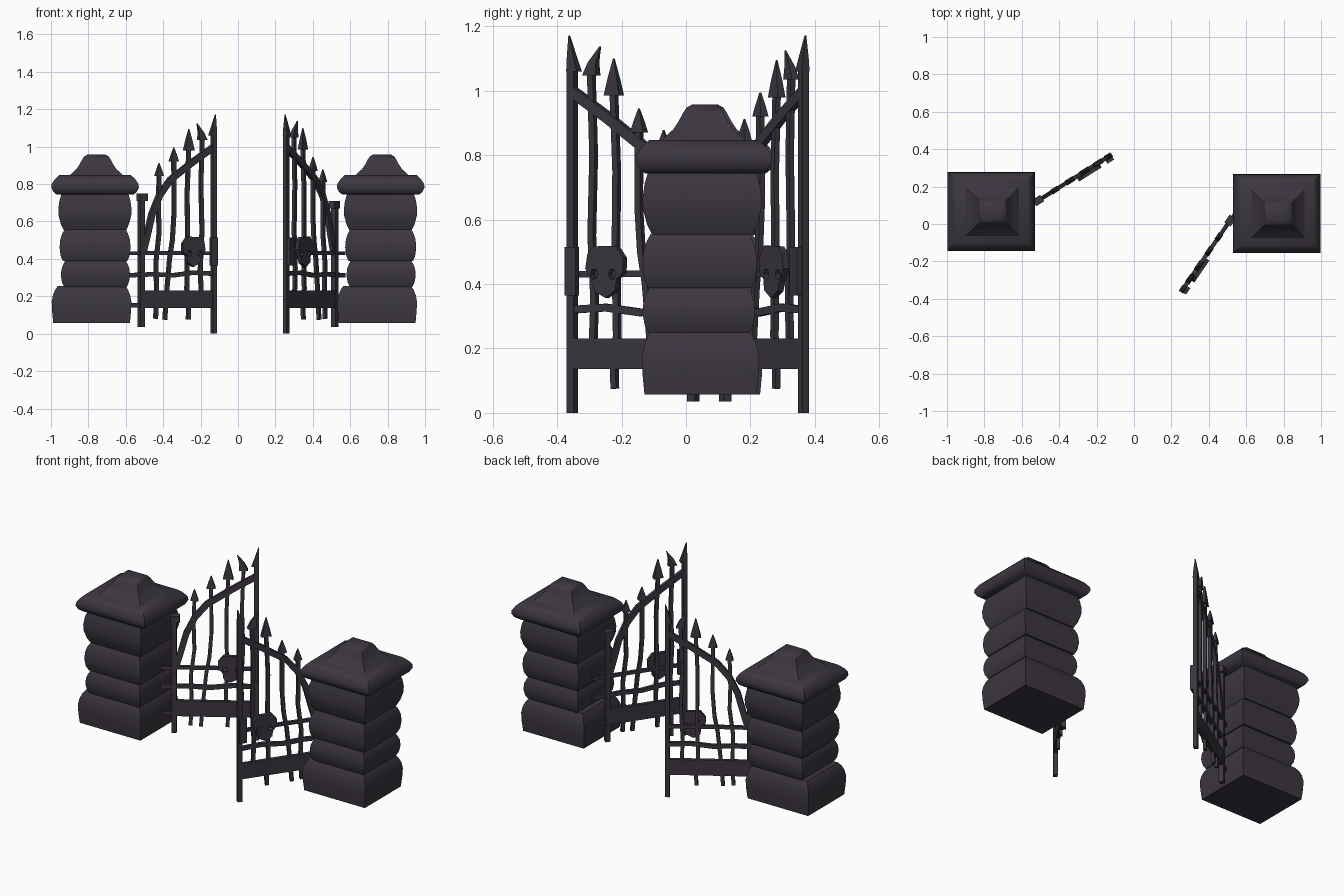
import bpy, bmesh, math
from mathutils import Vector
from mathutils.geometry import tessellate_polygon

if "Cube" in bpy.data.objects:
    bpy.data.objects.remove(bpy.data.objects["Cube"])

iron = bpy.data.materials.new("dark purple grey")
iron.diffuse_color = (0.045, 0.037, 0.051, 1)
iron.use_nodes = True
iron.node_tree.nodes["Principled BSDF"].inputs["Base Color"].default_value = iron.diffuse_color


def make(name, verts, faces, smooth=None):
    me = bpy.data.meshes.new(name)
    me.from_pydata(verts, [], faces)
    bm = bmesh.new()
    bm.from_mesh(me)
    bmesh.ops.recalc_face_normals(bm, faces=bm.faces)
    bm.to_mesh(me)
    bm.free()
    me.materials.append(iron)
    ob = bpy.data.objects.new(name, me)
    bpy.context.collection.objects.link(ob)
    if smooth:
        bpy.ops.object.select_all(action='DESELECT')
        ob.select_set(True)
        bpy.context.view_layer.objects.active = ob
        bpy.ops.object.shade_smooth_by_angle(angle=math.radians(smooth))
    return ob


def loft(name, rings, smooth=None):
    """Skin a list of four-cornered rings and close both ends."""
    n = len(rings)
    faces = [(0, 1, 2, 3), tuple(4 * n - 4 + k for k in range(4))]
    for i in range(n - 1):
        for k in range(4):
            a, b = 4 * i + k, 4 * i + (k + 1) % 4
            faces.append((a, b, b + 4, a + 4))
    return make(name, [p for r in rings for p in r], faces, smooth)


# ---------- stone pillars: (name, x0, x1, y0, y1, [(z, inset), ...]) ----------
STONES = [
    ("base_stone", -.232, .194, -.192, .172,
     [(.057, .008), (.12, .002), (.17, 0), (.205, .006), (.235, .018), (.255, .032)]),
    ("lower_stone", -.183, .187, -.19, .16,
     [(.25, .018), (.275, .006), (.31, 0), (.345, .003), (.37, .012), (.392, .024)]),
    ("middle_stone", -.19, .19, -.19, .166,
     [(.388, .018), (.415, .006), (.46, 0), (.505, .004), (.535, .014), (.556, .026)]),
    ("upper_stone", -.197, .195, -.19, .18,
     [(.552, .03), (.585, .014), (.63, .002), (.665, 0), (.71, .006), (.75, .018)]),
    ("cap_stone", -.234, .234, -.211, .211,
     [(.743, .03), (.757, .012), (.78, 0), (.80, .002), (.825, .018), (.848, .042)]),
    ("cap_finial", -.138, .152, -.133, .13,
     [(.845, 0), (.862, .018), (.88, .038), (.905, .055), (.93, .068), (.948, .08), (.957, .096)]),
]


def pillar(side, cx, cy):
    for name, x0, x1, y0, y1, prof in STONES:
        rings = [[(cx + x0 + i, cy + y0 + i, z), (cx + x1 - i, cy + y0 + i, z),
                  (cx + x1 - i, cy + y1 - i, z), (cx + x0 + i, cy + y1 - i, z)]
                 for z, i in prof]
        loft(f"{side}_{name}", rings, 50)


# ---------- gate leaves, drawn in u (from hinge), v (towards front), z ----------
def gate(side, hinge, end, flip, post_top, tips):
    h, d = Vector(hinge), (Vector(end) - Vector(hinge)).normalized()
    n = Vector((d.y, -d.x)) * flip

    def W(u, v, z):
        p = h + d * u + n * v
        return (p.x, p.y, z)

    def bar(name, path, w, t, v=0):
        pts = [Vector(p) for p in path]
        rings = []
        for i, p in enumerate(pts):
            tan = (pts[min(i + 1, len(pts) - 1)] - pts[max(i - 1, 0)]).normalized()
            o = Vector((-tan.y, tan.x)) * w / 2
            a, b = p + o, p - o
            rings.append([W(a.x, v - t / 2, a.y), W(b.x, v - t / 2, b.y),
                          W(b.x, v + t / 2, b.y), W(a.x, v + t / 2, a.y)])
        loft(f"{side}_{name}", rings)

    def spear(name, secs):  # secs: (u, z, half width, half thickness)
        loft(f"{side}_{name}", [[W(u - a, -t, z), W(u + a, -t, z),
                                 W(u + a, t, z), W(u - a, t, z)] for u, z, a, t in secs])

    # posts
    bar("hinge_post", [(0, .035), (0, post_top - .01)], .028, .028)
    bar("hinge_post_cap", [(.006, post_top - .04), (.006, post_top)], .05, .04)
    bar("end_post", [(.457, 0), (.457, 1.08)], .026, .024)
    spear("end_post_spear", [(.45, 1.06, .02, .014), (.457, 1.10, .013, .011),
                             (.468, 1.172, .002, .002)])

    # rails, bottom plate and arched top rail
    bar("upper_rail", [(-.09, .43), (.2, .432), (.455, .43)], .02, .016)
    bar("middle_rail", [(-.09, .312), (.08, .318), (.2, .312), (.33, .327), (.465, .32)], .024, .018)
    bar("hinge_strap", [(-.09, .152), (.03, .152)], .022, .016)
    bar("bottom_plate", [(.01, .184), (.468, .184)], .094, .022)
    bar("arch_rail", [(.46, 1.0), (.32, .915), (.182, .822), (.115, .74),
                      (.067, .64), (.035, .52), (.012, .44)], .034, .022)

    # wavy bars with spear heads
    paths = [[(.09, .08), (.097, .2), (.092, .38), (.112, .54), (.108, .68), (.112, 0)],
             [(.148, .075), (.16, .22), (.178, .40), (.196, .50), (.206, .64), (.205, 0)],
             [(.296, .075), (.298, .13), (.287, .24), (.292, .5), (.289, .75), (.300, 0)],
             [(.38, .17), (.372, .35), (.383, .55), (.376, .8), (.385, 0)]]
    heads = [(.068, .022, 0), (.075, .025, 0), (.115, .029, 0), (.09, .025, -.034)]
    for k, (path, tip, (ln, hw, lean)) in enumerate(zip(paths, tips, heads), 1):
        u, base = path[-1][0], tip - ln
        path[-1] = (u, base + .015)
        bar(f"bar_{k}", path, .021, .018)
        spear(f"spear_{k}", [(u, base, hw, .014), (u + lean * .25, base + ln * .45, hw * .6, .010),
                             (u + lean, tip, .002, .002)])

    # latch plate
    bar("latch_plate", [(.445, .365), (.445, .515)], .042, .02, .02)

    # skull plaque with two eye holes
    outline = [(.04, .08), (-.042, .082), (-.071, .045), (-.07, 0), (-.046, -.022), (-.042, -.056),
               (-.004, -.08), (.036, -.06), (.047, -.03), (.071, .012), (.063, .057)]
    loops = [outline] + [[(c + .015 * math.cos(a * math.pi / 3), -.006 + .017 * math.sin(a * math.pi / 3))
                          for a in range(6)] for c in (.038, -.03)]
    flat = [p for l in loops for p in l]
    tris = tessellate_polygon([[Vector((x, y, 0)) for x, y in l] for l in loops])
    N = len(flat)
    verts = [W(.316 + x, v, .437 + z) for v in (.008, .03) for x, z in flat]
    faces = [tuple(t) for t in tris] + [tuple(i + N for i in t) for t in tris]
    s = 0
    for l in loops:
        for i in range(len(l)):
            a, b = s + i, s + (i + 1) % len(l)
            faces.append((a, b, b + N, a + N))
        s += len(l)
    make(f"{side}_skull_plaque", verts, faces)


pillar("left", -.764, .066)
pillar("right", .763, .055)
gate("left", (-.517, .122), (-.13, .365), 1, .75, (.912, .995, 1.095, 1.125))
gate("right", (.517, .023), (.257, -.355), -1, .71, (.878, .945, 1.10, 1.138))
